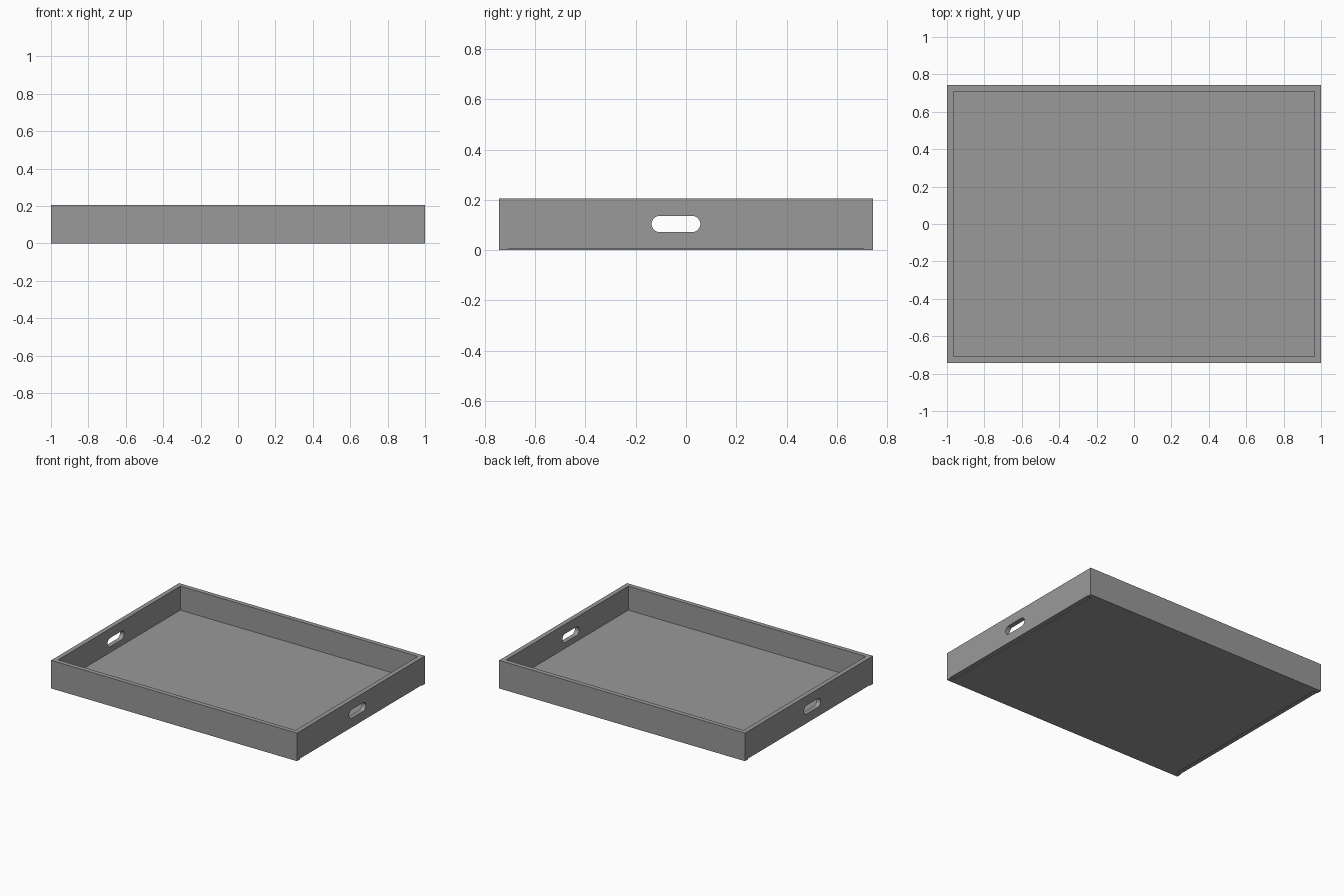
import bpy
from math import sin, cos, pi

if "Cube" in bpy.data.objects:
    bpy.data.objects.remove(bpy.data.objects["Cube"])

LENGTH, HALF_W, HEIGHT = 2.0, 0.743, 0.206
WALL, FLOOR, LIFT = 0.034, 0.03, 0.005

grey = bpy.data.materials.new("dark_grey")
grey.diffuse_color = (0.32, 0.32, 0.32, 1)
grey.use_nodes = True
grey.node_tree.nodes["Principled BSDF"].inputs["Base Color"].default_value = grey.diffuse_color


def box(name, center, size):
    bpy.ops.mesh.primitive_cube_add(size=1, location=center)
    ob = bpy.context.object
    ob.name = name
    ob.scale = size
    bpy.ops.object.transform_apply(location=False, rotation=False, scale=True)
    ob.data.materials.append(grey)
    return ob


def stadium(cy, cz, half_len, r, n=16):
    """Rounded slot outline with full-radius ends."""
    pts = []
    for side, start in ((1, -pi / 2), (-1, pi / 2)):
        for i in range(n + 1):
            a = start + pi * i / n
            pts.append((cy + side * (half_len - r) + r * cos(a), cz + r * sin(a)))
    return pts


def slotted_panel(name, x, outlines):
    """Upright panel in the YZ plane: outer outline with inner holes."""
    cu = bpy.data.curves.new(name, 'CURVE')
    cu.dimensions = '2D'
    cu.fill_mode = 'BOTH'
    cu.extrude = WALL / 2
    for pts in outlines:
        sp = cu.splines.new('POLY')
        sp.points.add(len(pts) - 1)
        for p, (u, v) in zip(sp.points, pts):
            p.co = (u, v, 0, 1)
        sp.use_cyclic_u = True
    cu.materials.append(grey)
    ob = bpy.data.objects.new(name, cu)
    bpy.context.collection.objects.link(ob)
    ob.location.x = x
    ob.rotation_euler = (pi / 2, 0, pi / 2)
    bpy.ops.object.select_all(action='DESELECT')
    ob.select_set(True)
    bpy.context.view_layer.objects.active = ob
    bpy.ops.object.convert(target='MESH')
    bpy.ops.object.shade_smooth_by_angle(angle=0.5)


# Front and back walls run the full length
for name, s in (("front_wall", -1), ("back_wall", 1)):
    box(name, (0, s * (HALF_W - WALL / 2), HEIGHT / 2), (LENGTH, WALL, HEIGHT))

# Side walls with hand slots, fitted between front and back
inner = HALF_W - WALL
rim = [(-inner, LIFT), (inner, LIFT), (inner, HEIGHT), (-inner, HEIGHT)]
slot = stadium(-0.04, 0.104, 0.097, 0.032)
for name, s in (("left_handle_wall", -1), ("right_handle_wall", 1)):
    slotted_panel(name, s * (0.9995 - WALL / 2), [rim, slot])

# Base board set inside the four walls
box("tray_base", (0, 0, FLOOR / 2), (LENGTH - 2 * WALL, 2 * inner, FLOOR))
